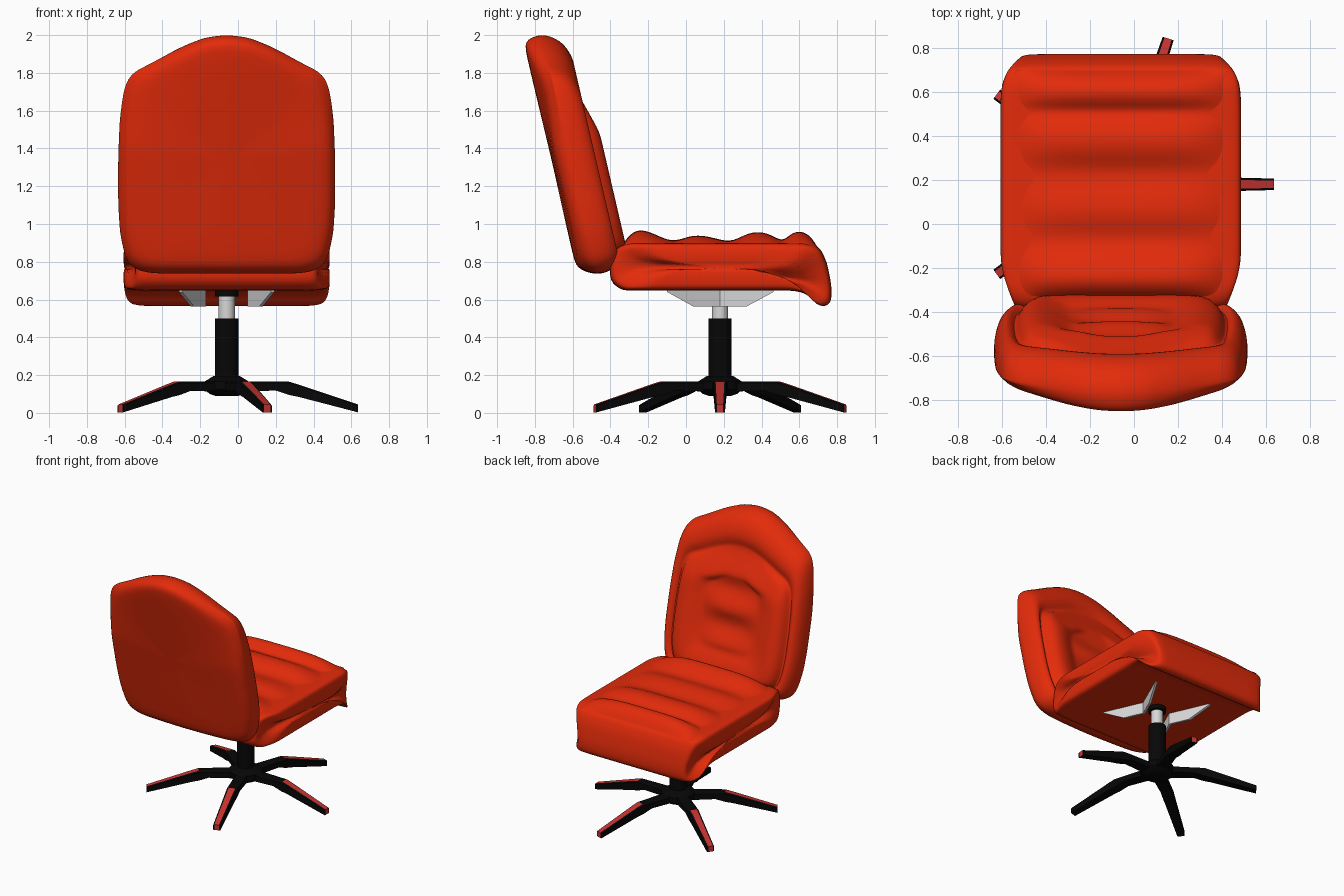
import bpy, bmesh, math
from mathutils import Matrix, Vector

if "Cube" in bpy.data.objects:
    bpy.data.objects.remove(bpy.data.objects["Cube"])

CX, CY = -0.06, 0.18  # column axis


def mat(name, rgb):
    m = bpy.data.materials.new(name)
    m.diffuse_color = (*rgb, 1)
    m.use_nodes = True
    m.node_tree.nodes["Principled BSDF"].inputs["Base Color"].default_value = m.diffuse_color
    return m


RED = mat("orange red upholstery", (0.77, 0.024, 0.003))
STRIPE = mat("red stripe", (0.58, 0.033, 0.03))
BLACK = mat("black plastic", (0.002, 0.002, 0.002))
GREY = mat("light grey metal", (0.68, 0.68, 0.68))


def finish(bm, name, mats, smooth=None, subsurf=0):
    bmesh.ops.recalc_face_normals(bm, faces=bm.faces)
    me = bpy.data.meshes.new(name)
    bm.to_mesh(me)
    bm.free()
    ob = bpy.data.objects.new(name, me)
    bpy.context.collection.objects.link(ob)
    for m in mats:
        me.materials.append(m)
    if smooth:
        bpy.ops.object.select_all(action='DESELECT')
        ob.select_set(True)
        bpy.context.view_layer.objects.active = ob
        bpy.ops.object.shade_smooth_by_angle(angle=math.radians(smooth))
    if subsurf:
        md = ob.modifiers.new("smooth", 'SUBSURF')
        md.levels = md.render_levels = subsurf
    return ob


def loft(rings, name, mats, **kw):
    bm = bmesh.new()
    vs = [[bm.verts.new(p) for p in r] for r in rings]
    n = len(rings[0])
    for a, b in zip(vs, vs[1:]):
        for i in range(n):
            j = (i + 1) % n
            bm.faces.new((a[i], a[j], b[j], b[i]))
    bm.faces.new(vs[0])
    bm.faces.new(vs[-1])
    return finish(bm, name, mats, **kw)


def clamp(v):
    return max(0.0, min(1.0, v))


def resample(pts, n):
    # even spacing along a closed outline
    pts = [Vector(p) for p in pts]
    segs = list(zip(pts, pts[1:] + pts[:1]))
    total = sum((b - a).length for a, b in segs)
    out, acc, k = [], 0.0, 0
    for i in range(n):
        d = total * i / n
        while acc + (segs[k][1] - segs[k][0]).length < d:
            acc += (segs[k][1] - segs[k][0]).length
            k += 1
        a, b = segs[k]
        out.append(a.lerp(b, (d - acc) / (b - a).length))
    return out


def plan(y):
    # seat narrows towards its rounded front and back corners
    return 1 - .14 * clamp((y - .62) / .15) ** 2.5 - .11 * clamp((-.2 - y) / .2) ** 1.5


# Seat body: side profile (y, z) lofted across x with rounded ends
side = [(-0.40, 0.70), (-0.405, 0.78), (-0.375, 0.87), (-0.32, 0.90), (0.0, 0.90),
        (0.35, 0.90), (0.64, 0.90), (0.71, 0.875), (0.745, 0.80), (0.77, 0.68),
        (0.772, 0.585), (0.735, 0.558), (0.69, 0.573), (0.645, 0.63), (0.57, 0.648),
        (0.3, 0.648), (0.0, 0.648), (-0.35, 0.648)]
side = resample(side, 64)
ends = [(.546, .05), (.546, .5), (.543, .82), (.532, .92), (.51, .97), (.47, .993), (.41, 1), (.2, 1)]
rings = []
for x, s in [(-x, s) for x, s in ends] + ends[::-1]:
    ring = []
    for p in side:
        zc = .78 - .07 * clamp((p.x - .5) / .25)
        ring.append((CX + x * plan(p.x), .19 + (p.x - .19) * (1 - (1 - s) * .3), zc + (p.y - zc) * s))
    rings.append(ring)
loft(rings, "seat", [RED], smooth=80, subsurf=1)

# Seat cushion panel: four padded ridges
ridge = [(-.345, .87), (-.31, .935), (-.25, .978), (-.16, .945), (-.075, .903), (0, .93),
         (.06, .942), (.14, .93), (.235, .900), (.31, .945), (.38, .962), (.45, .945),
         (.51, .905), (.55, .945), (.60, .967), (.66, .94), (.70, .87)]
bm = bmesh.new()
rows = []
for y, h in ridge:
    row = []
    for i in range(17):
        u = -1 + i / 8
        row.append(bm.verts.new((CX + 0.50 * u * plan(y), y, 0.88 + (h - 0.88) * (1 - abs(u) ** 4))))
    rows.append(row)
for a, b in zip(rows, rows[1:]):
    for i in range(16):
        bm.faces.new((a[i], a[i + 1], b[i + 1], b[i]))
finish(bm, "seat_cushion", [RED], smooth=80, subsurf=2)

# Backrest: front outline lofted through its thickness along a tilted plane
half = [(0, .735), (.40, .737), (.50, .76), (.535, .81), (.565, .95), (.575, 1.1), (.575, 1.35),
        (.567, 1.55), (.548, 1.7), (.515, 1.795), (.40, 1.852), (.25, 1.935), (.12, 1.988), (0, 2.003)]
outline = resample(half + [(-x, z) for x, z in half[-2:0:-1]], 72)
ZC = 1.33


def back_ring(sx, sz, cz, off, bumps=0.0):
    pts = []
    for p in outline:
        x, z = p.x * sx, cz + (p.y - ZC) * sz
        o = off
        if off < 0:  # back wraps forward at the sides and shoulders
            o += (x / .575) ** 2 * (.035 + .055 * clamp((z - 1.4) / .4)) * min(1, -off / .07)
        elif sx < .85:  # panel padding thins out towards the top
            o = min(o, .19 - .08 * clamp((z - 1.48) / .24))
        if bumps:  # lumbar ridges in the middle of the panel
            win = max(0, 1 - (x / 0.25) ** 2) * max(0, 1 - ((z - 1.31) / 0.42) ** 4)
            o -= bumps * win * math.cos((z - 1.2) * 2 * math.pi / 0.27)
        pts.append((CX + x, -0.47 - 0.232 * (z - 0.735) + o, z))
    return pts


spec = [(.1, .1, 1.33, -.102), (.5, .5, 1.33, -.104), (.8, .84, 1.33, -.106), (.92, .92, 1.33, -.102),
        (.97, .965, 1.33, -.08), (.995, .992, 1.33, -.035), (1, 1, 1.33, 0), (.997, .992, 1.33, .04),
        (.975, .955, 1.33, .09), (.94, .90, 1.32, .122), (.90, .84, 1.30, .138), (.865, .78, 1.28, .132),
        (.84, .745, 1.265, .108), (.82, .725, 1.26, .115), (.79, .70, 1.26, .155), (.72, .64, 1.26, .188),
        (.61, .55, 1.26, .188), (.52, .48, 1.27, .172), (.45, .43, 1.28, .154)]
rings = [back_ring(*s) for s in spec]
rings += [back_ring(s, s, 1.29, .146, .02) for s in (.40, .36, .30, .24, .18, .12, .06, .02)]
loft(rings, "backrest", [RED], smooth=80, subsurf=1)


# Column, cap and hub: turned profiles (radius, z)
def turned(name, prof, m, n=24):
    rings = [[(CX + r * math.cos(2 * math.pi * i / n), CY + r * math.sin(2 * math.pi * i / n), z)
              for i in range(n)] for r, z in prof]
    return loft(rings, name, [m], smooth=35)


turned("column", [(.062, .12), (.062, .50)], BLACK)
turned("gas_lift", [(.043, .48), (.043, .63)], GREY)
turned("column_cap", [(.062, .615), (.062, .66)], BLACK)
turned("hub", [(.06, .09), (.09, .10), (.118, .125), (.118, .165), (.07, .195)], BLACK)

# Seat brackets: upright chevron plates whose ends splay outwards
chevron = [(-.10, .235, .64), (.04, .172, .563), (.18, .11, .563), (.32, .172, .563), (.463, .235, .64)]
for sgn, label in ((-1, "left"), (1, "right")):
    loft([[(CX + sgn * x, y, b), (CX + sgn * (x + .018), y, b), (CX + sgn * (x + .018), y, .655),
           (CX + sgn * x, y, .655)] for y, x, b in chevron], label + "_bracket", [GREY])

# Five star legs, with a red stripe on the sloping top and the tip
sections = [(.04, .17, .11, .045), (.12, .165, .115, .042), (.26, .165, .118, .038),
            (.33, .165, .095, .036), (.38, .15, .085, .034), (.695, .045, .003, .026)]
for k in range(5):
    bm = bmesh.new()
    loops = []
    for r, t, b, h in sections:
        q = h * 0.65
        loops.append([bm.verts.new((r, y, z)) for y, z in
                      ((-h, b), (-q, b), (q, b), (h, b), (h, t - .006), (q, t), (-q, t), (-h, t - .006))])
    for s, (a, b) in enumerate(zip(loops, loops[1:])):
        for i in range(8):
            j = (i + 1) % 8
            f = bm.faces.new((a[i], a[j], b[j], b[i]))
            f.material_index = int(i == 5 and s >= 3)
    for e in (loops[0], loops[-1]):
        bm.faces.new((e[0], e[1], e[6], e[7]))
        mid = bm.faces.new((e[1], e[2], e[5], e[6]))
        mid.material_index = int(e is loops[-1])
        bm.faces.new((e[2], e[3], e[4], e[5]))
    bm.transform(Matrix.Translation((CX, CY, 0)) @ Matrix.Rotation(math.radians(72 * k), 4, 'Z'))
    finish(bm, "base_leg_%d" % (k + 1), [BLACK, STRIPE])
